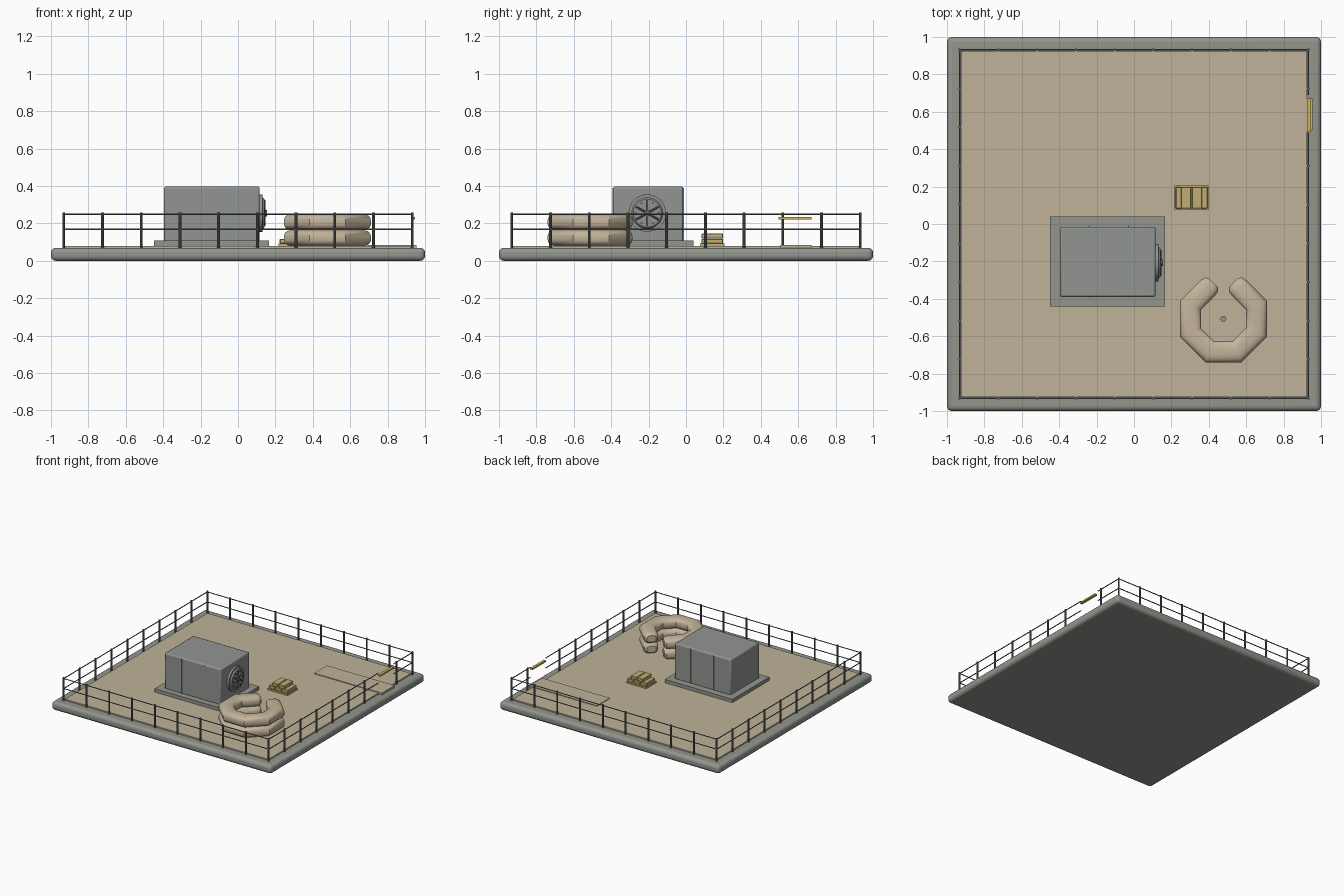
import bpy, bmesh, math
from mathutils import Vector, Matrix

if "Cube" in bpy.data.objects:
    bpy.data.objects.remove(bpy.data.objects["Cube"], do_unlink=True)


def material(name, r, g, b):
    m = bpy.data.materials.new(name)
    m.use_nodes = True
    m.diffuse_color = (r, g, b, 1)
    m.node_tree.nodes["Principled BSDF"].inputs["Base Color"].default_value = (r, g, b, 1)
    return m


CONCRETE = material("concrete grey", 0.29, 0.30, 0.27)
SAND = material("sand", 0.52, 0.45, 0.32)
BUNKER = material("shelter grey", 0.29, 0.30, 0.29)
STEEL = material("dark steel", 0.12, 0.13, 0.13)
BAG = material("sandbag beige", 0.55, 0.46, 0.33)
YELLOW = material("barrier yellow", 0.62, 0.46, 0.10)
CRATE = material("crate tan", 0.52, 0.42, 0.18)


def finish(name, bm, mat, bevel=0, segments=2, smooth=False):
    bmesh.ops.recalc_face_normals(bm, faces=bm.faces)
    mesh = bpy.data.meshes.new(name)
    bm.to_mesh(mesh)
    bm.free()
    mesh.materials.append(mat)
    ob = bpy.data.objects.new(name, mesh)
    bpy.context.collection.objects.link(ob)
    if bevel:
        mod = ob.modifiers.new("bevel", "BEVEL")
        mod.width, mod.segments = bevel, segments
    if smooth:
        bpy.ops.object.select_all(action="DESELECT")
        ob.select_set(True)
        bpy.context.view_layer.objects.active = ob
        bpy.ops.object.shade_smooth_by_angle(angle=math.radians(35))
    return ob


def add_box(bm, lo, hi):
    lo, hi = Vector(lo), Vector(hi)
    bmesh.ops.create_cube(bm, size=1, matrix=Matrix.Translation((lo + hi) / 2)
                          @ Matrix.Diagonal((*(hi - lo), 1)))


def box(name, lo, hi, mat, **kw):
    bm = bmesh.new()
    add_box(bm, lo, hi)
    return finish(name, bm, mat, **kw)


def add_rod(bm, a, b, r, sides=8, r2=None):
    a, b = Vector(a), Vector(b)
    turn = (b - a).to_track_quat("Z", "Y").to_matrix().to_4x4()
    bmesh.ops.create_cone(bm, cap_ends=True, segments=sides, radius1=r,
                          radius2=r if r2 is None else r2, depth=(b - a).length,
                          matrix=Matrix.Translation((a + b) / 2) @ turn)


# Ground slab, sand floor and entrance plate
G = 0.08
box("ground_slab", (-1, -1, 0), (1, 1, 0.07), CONCRETE, bevel=0.026, segments=4, smooth=True)
box("sand_floor", (-0.925, -0.925, 0.06), (0.925, 0.925, G), SAND)
box("entrance_plate", (0.34, 0.505, 0.07), (0.955, 0.67, G + 0.006), SAND)

# Perimeter fence with a gap for the gate on the left side
E = 0.932
steps = [-E + 2 * E * i / 9 for i in range(10)]
bm = bmesh.new()
spots = {(x, s * E) for x in steps for s in (-1, 1)}
spots |= {(s * E, y) for y in steps for s in (-1, 1)}
for x, y in sorted(spots):
    if x == E and 0.45 < y < 0.6:
        continue
    add_rod(bm, (x, y, 0.06), (x, y, 0.258), 0.0075)
finish("fence_posts", bm, STEEL, smooth=True)

bm = bmesh.new()
for z in (0.168, 0.25):
    runs = [((-E, -E), (E, -E)), ((-E, E), (E, E)), ((-E, -E), (-E, E)),
            ((E, -E), (E, 0.49)), ((E, 0.69), (E, E))]
    for a, b in runs:
        add_rod(bm, (*a, z), (*b, z), 0.004, 6)
finish("fence_rails", bm, STEEL, smooth=True)
box("gate_bar", (0.925, 0.495, 0.222), (0.947, 0.67, 0.234), YELLOW)

# Shelter on its plinth
box("shelter_plinth", (-0.45, -0.44, 0.07), (0.165, 0.04, 0.108), CONCRETE)
box("shelter_body", (-0.395, -0.39, 0.1), (0.115, -0.015, 0.398), BUNKER, bevel=0.01, smooth=True)
bm = bmesh.new()
for x in (-0.24, -0.03):
    for y in (-0.39, -0.015):
        add_box(bm, (x - 0.003, y - 0.003, 0.108), (x + 0.003, y + 0.003, 0.39))
finish("shelter_seams", bm, BUNKER)

# Round hatch with rim, spokes, hub and bolts
hy, hz = -0.207, 0.255


def polar(x, r, angle):
    return (x, hy + r * math.cos(angle), hz + r * math.sin(angle))


bm = bmesh.new()
add_rod(bm, (0.11, hy, hz), (0.132, hy, hz), 0.1, 32)
add_rod(bm, (0.13, hy, hz), (0.142, hy, hz), 0.085, 32, 0.075)
finish("hatch_disc", bm, BUNKER, smooth=True)
bm = bmesh.new()
add_rod(bm, (0.14, hy, hz), (0.156, hy, hz), 0.018, 12)
for i in range(6):
    a = i * math.tau / 6 + math.pi / 6
    add_rod(bm, polar(0.144, 0.01, a), polar(0.144, 0.07, a), 0.005, 6)
    a += math.pi / 6
    add_rod(bm, polar(0.138, 0.062, a), polar(0.148, 0.062, a), 0.007)
finish("hatch_spokes", bm, STEEL, smooth=True)

# Sandbag ring: two layers of an octagonal bolster, open at the back
cx, cy, R = 0.478, -0.507, 0.176 / math.cos(math.pi / 8)
corners = [Vector((cx + R * math.cos(a), cy + R * math.sin(a), 0))
           for a in (math.radians(112.5 + 45 * i) for i in range(8))]
SIDES = 16


def bolster(name, z):
    bm = bmesh.new()
    stations = []  # position, outward direction, mitre stretch, scale
    for i, c in enumerate(corners):
        out = (c - Vector((cx, cy, 0))).normalized()
        stations.append([c, out, 1 / math.cos(math.pi / 8), 1])
    # Square off both ends and round them
    for end, inner in ((0, 1), (-1, -2)):
        along = (corners[end] - corners[inner]).normalized()
        side = Vector((along.y, -along.x, 0))
        if side.dot(stations[end][1]) < 0:
            side.negate()
        caps = [[corners[end] + along * d, side, 1, s]
                for d, s in ((-0.012, 1), (0.012, 0.9), (0.026, 0.62))]
        stations = caps[::-1] + stations[1:] if end == 0 else stations[:-1] + caps
    rings = []
    for pos, out, stretch, s in stations:
        ring = []
        for k in range(SIDES):
            a = math.tau * (k + 0.5) / SIDES
            u, v = math.cos(a), math.sin(a)
            u, v = (math.copysign(abs(t) ** 0.7, t) for t in (u, v))
            p = pos + out * (u * 0.057 * stretch * s)
            ring.append(bm.verts.new((p.x, p.y, z + v * 0.043 * s)))
        rings.append(ring)
    for a, b in zip(rings, rings[1:]):
        for k in range(SIDES):
            n = (k + 1) % SIDES
            bm.faces.new((a[k], a[n], b[n], b[k]))
    bm.faces.new(rings[0])
    bm.faces.new(rings[-1])
    finish(name, bm, BAG, smooth=True)


bolster("sandbags_lower", 0.122)
bolster("sandbags_upper", 0.207)
bm = bmesh.new()
add_rod(bm, (cx, cy, 0.07), (cx, cy, 0.13), 0.016, 12)
finish("ring_centre_post", bm, BUNKER, smooth=True)

# Crate stack on a pallet
box("crate_pallet", (0.217, 0.075, 0.07), (0.398, 0.207, 0.092), CRATE)
bm = bmesh.new()
for z, xs in ((0.092, (0.25, 0.308, 0.366)), (0.12, (0.279, 0.337))):
    for x in xs:
        add_box(bm, (x - 0.027, 0.083, z), (x + 0.027, 0.199, z + 0.026))
finish("crates", bm, CRATE, bevel=0.003, segments=1)
